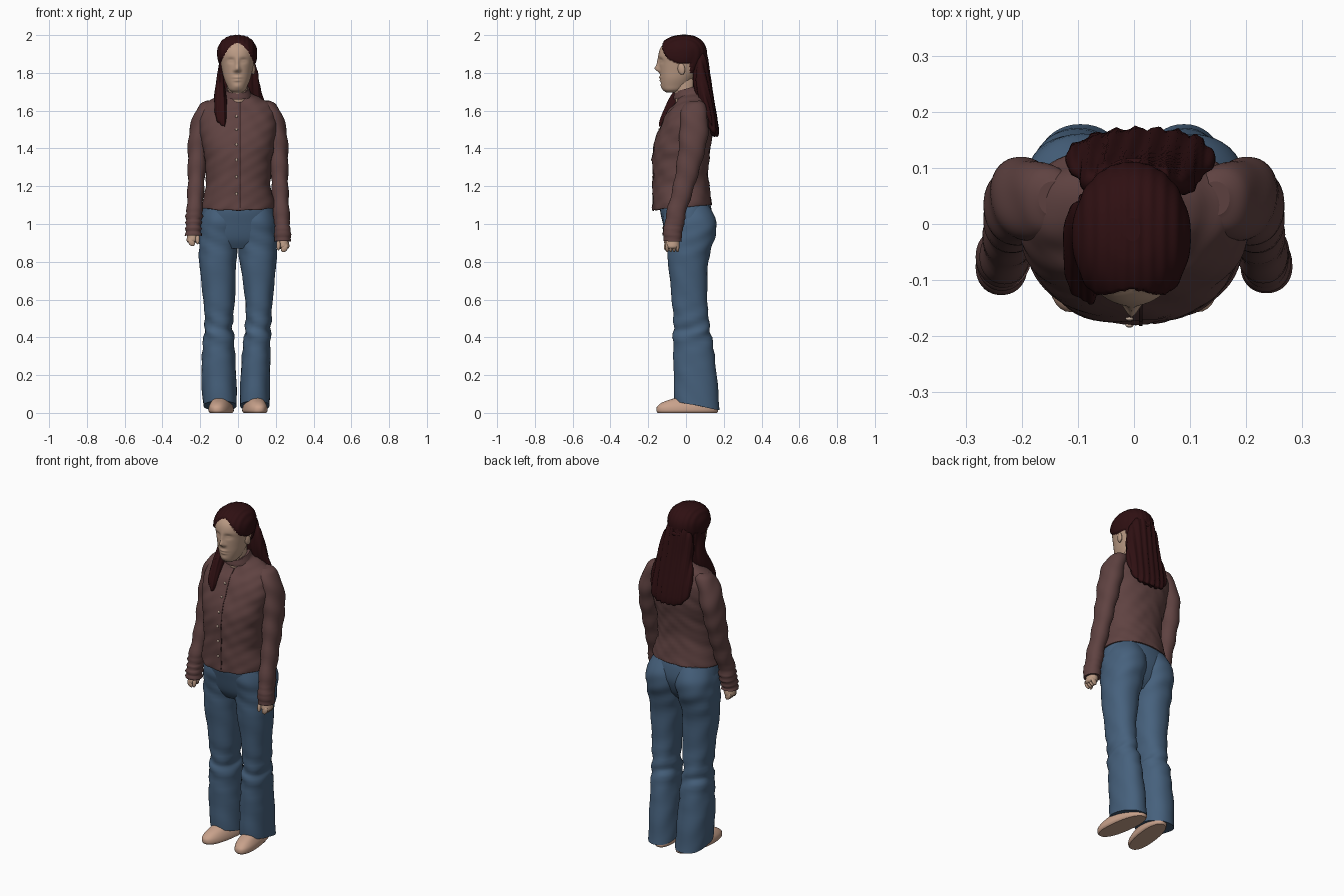
import bpy, math
from math import sin, cos, pi, exp
from mathutils import Vector


def mat(name, r, g, b):
    m = bpy.data.materials.new(name)
    m.diffuse_color = (r, g, b, 1)
    return m


JACKET = mat("brown knit", .115, .055, .053)
TRIM = mat("dark brown trim", .05, .022, .022)
DENIM = mat("blue denim", .062, .120, .205)
HAIR = mat("dark red hair", .028, .005, .006)
SKIN = mat("skin", .50, .33, .235)
SHOE = mat("beige shoe", .58, .36, .26)
BUTTON = mat("button", .50, .38, .30)


def spline(a, b, c, d, t):
    return .5 * (2*b + (c-a)*t + (2*a - 5*b + 4*c - d)*t*t + (3*b - a - 3*c + d)*t**3)


def loft(name, rows, material, n=40, steps=6, p=2.0, fn=None, folds=None):
    """Skin superellipse rings; each row is z, x0, x1, y0, y1 from the grids."""
    last = len(rows) - 1
    rings = []
    for i in range(last):
        q = [rows[max(0, min(last, i + k))] for k in (-1, 0, 1, 2)]
        for s in range(steps):
            rings.append([spline(*v, s / steps) for v in zip(*q)])
    rings.append(rows[-1])
    if rings[0][0] > rings[-1][0]:
        rings.reverse()
    verts, faces = [], []
    for z, x0, x1, y0, y1 in rings:
        for k in range(n):
            a = 2*pi*k/n
            c, s = cos(a), sin(a)
            v = Vector(((x0+x1)/2 + (x1-x0)/2 * math.copysign(abs(c)**(2/p), c),
                        (y0+y1)/2 + (y1-y0)/2 * math.copysign(abs(s)**(2/p), s), z))
            verts.append(fn(v) if fn else v)
    for r in range(len(rings) - 1):
        for k in range(n):
            j = (k + 1) % n
            faces.append((r*n+k, r*n+j, (r+1)*n+j, (r+1)*n+k))
    faces.append(tuple(reversed(range(n))))
    faces.append(tuple(range((len(rings)-1)*n, len(rings)*n)))
    me = bpy.data.meshes.new(name)
    me.from_pydata(verts, [], faces)
    me.materials.append(material)
    if folds:
        moved = [v.co + v.normal * folds(v.co) for v in me.vertices]
        for v, co in zip(me.vertices, moved):
            v.co = co
    for f in me.polygons:
        f.use_smooth = len(f.vertices) == 4
    ob = bpy.data.objects.new(name, me)
    bpy.context.collection.objects.link(ob)
    return ob


def ball(name, loc, size, material, rot=(0, 0, 0)):
    bpy.ops.mesh.primitive_uv_sphere_add(segments=20, ring_count=12, location=loc, rotation=rot)
    ob = bpy.context.object
    ob.name, ob.scale = name, size
    ob.data.materials.append(material)
    bpy.ops.object.shade_smooth()
    return ob


def flip(rows):
    return [(z, -x1, -x0, y0, y1) for z, x0, x1, y0, y1 in rows]


def bump(v, x, z, sx, sz):
    return exp(-((abs(v.x + .004) - x)/sx)**2 - ((v.z - z)/sz)**2)


# Head with nose, sockets, lips and chin pushed out of the front
def face(v):
    if v.y < -.05:
        v.y += (-.022*bump(v, 0, 1.822, .013, .016) - .012*bump(v, 0, 1.85, .010, .026)
                - .007*bump(v, .012, 1.813, .009, .009) + .009*bump(v, .034, 1.866, .019, .013)
                - .004*bump(v, .033, 1.863, .013, .006) - .007*bump(v, 0, 1.775, .022, .008)
                - .006*bump(v, 0, 1.760, .018, .006) + .003*bump(v, 0, 1.768, .025, .003)
                - .004*bump(v, 0, 1.728, .02, .014))
    return v


head = loft("head", [
    (1.697, -.03, .022, -.105, -.04), (1.71, -.048, .04, -.122, -.01), (1.735, -.06, .052, -.131, .02),
    (1.77, -.074, .066, -.135, .045), (1.81, -.084, .076, -.139, .075), (1.85, -.092, .084, -.142, .09),
    (1.89, -.099, .09, -.146, .10), (1.93, -.097, .088, -.136, .097), (1.962, -.08, .072, -.11, .078),
    (1.983, -.05, .044, -.07, .045), (1.991, -.015, .01, -.03, .01)],
    SKIN, n=96, steps=8, p=2.1, fn=face)

# Scalp hair: faces above the hairline, raised off the head
me = head.data
me.materials.append(HAIR)
bare = set()
for f in me.polygons:
    c = f.center
    line = 1.957 - .10 * min(1.2, abs(c.x + .004) / .085)**2
    if c.y > -.01:
        line = 1.80 if c.y > .02 else 1.85
    if c.z > line:
        f.material_index = 1
    else:
        bare.update(f.vertices)
raised = [(v, v.co + v.normal * (.010 + .0012*sin(v.co.x * 300))) for v in me.vertices if v.index not in bare]
for v, co in raised:
    v.co = co

for s in (-1, 1):
    ball("ear", (-.004 + s*.084, -.025, 1.822), (.011, .020, .032), SKIN, (.2, 0, s*-.3))
loft("neck", [(1.60, -.06, .06, -.05, .07), (1.68, -.055, .05, -.06, .055),
              (1.76, -.055, .05, -.075, .055), (1.80, -.05, .045, -.07, .05)], SKIN)


# Loose hair: tail down the back and a lock over one shoulder
def strands(v):
    return .0035*sin(v.x*170 + v.z*9) + .0015*sin(v.x*410 + v.z*5)


loft("hair_tail", [
    (1.90, -.06, .055, .06, .108), (1.86, -.088, .085, .035, .116), (1.75, -.10, .116, .035, .132),
    (1.65, -.115, .137, .06, .148), (1.58, -.12, .143, .08, .160), (1.51, -.10, .13, .11, .170),
    (1.475, -.06, .10, .135, .170), (1.465, -.01, .06, .15, .165)], HAIR, n=96, folds=strands)
loft("hair_lock", [
    (1.87, -.103, -.08, -.05, .05), (1.75, -.115, -.07, -.045, .05), (1.66, -.125, -.055, -.09, .03),
    (1.60, -.125, -.055, -.118, -.03), (1.55, -.11, -.062, -.138, -.07), (1.52, -.09, -.072, -.143, -.11)],
    HAIR, n=64, folds=strands)
ball("hair_tie", (-.003, .098, 1.868), (.04, .02, .016), HAIR)


# Jacket body, tilted at hem and neckline
def jacket_tilt(v):
    v.z += .09 * v.y * max(0, min(1, (1.3 - v.z) / .2))
    v.z += .32 * v.y * max(0, min(1, (v.z - 1.6) / .1))
    return v


def knit(v):
    return .003*sin(v.z*48 + abs(v.x)*40) * sin(v.x*22 + 1) + .0015*sin(v.z*95 - v.x*60)


body = loft("jacket", [
    (1.09, -.188, .192, -.170, .135), (1.10, -.192, .197, -.177, .138), (1.2, -.172, .174, -.176, .122),
    (1.3, -.172, .175, -.176, .118), (1.4, -.185, .187, -.174, .130), (1.5, -.205, .203, -.142, .140),
    (1.58, -.20, .198, -.105, .138), (1.63, -.175, .172, -.072, .122), (1.66, -.125, .12, -.055, .10),
    (1.685, -.075, .07, -.048, .08), (1.715, -.064, .059, -.05, .068)],
    JACKET, n=72, p=2.25, fn=jacket_tilt, folds=knit)
loft("collar", [(1.675, -.078, .073, -.066, .082), (1.69, -.073, .068, -.066, .078),
                (1.712, -.066, .061, -.062, .070)], JACKET, fn=jacket_tilt)

# Front edge and buttons laid on the jacket surface
bpy.context.view_layer.update()


def front_y(x, z):
    hit, loc, _, _ = body.ray_cast(Vector((x, -1, z)), Vector((0, 1, 0)))
    return loc.y if hit else -.17


me = bpy.data.meshes.new("front_edge")
zs = [1.085 + .56*i/40 for i in range(41)]
me.from_pydata([(x, front_y(x, z) - .002, z) for z in zs for x in (.009, .015)], [],
               [(2*i, 2*i+1, 2*i+3, 2*i+2) for i in range(40)])
me.materials.append(TRIM)
edge = bpy.data.objects.new("front_edge", me)
bpy.context.collection.objects.link(edge)
edge.modifiers.new("thickness", "SOLIDIFY").thickness = .004
for z in (1.16, 1.25, 1.34, 1.42, 1.50, 1.57):
    ball("button", (-.008, front_y(-.008, z) - .001, z), (.007, .004, .007), BUTTON)

# Sleeves, cuffs and hands; the sleeve on -x is pushed up a little
SLEEVE = [
    (1.65, .12, .17, .015, .075), (1.63, .105, .205, -.015, .10), (1.56, .13, .241, -.03, .115),
    (1.46, .15, .262, -.035, .115), (1.35, .165, .266, -.045, .09), (1.2, .178, .266, -.068, .045),
    (1.05, .188, .273, -.106, -.002), (.97, .192, .279, -.118, -.015), (.91, .196, .277, -.120, -.024)]


def push_up(v):
    v.z += max(0, 1.3 - v.z) * .085
    return v


for s in (-1, 1):
    side = "left" if s > 0 else "right"
    lift = 0 if s > 0 else .032
    deep = .002 if s > 0 else .005
    loft(side + "_sleeve", SLEEVE if s > 0 else flip(SLEEVE), JACKET, fn=None if s > 0 else push_up, p=2.15,
         folds=lambda v: .003*sin(v.z*45 + v.y*35) + (deep*sin(v.z*190 + v.y*20) if v.z < 1.06 else 0))
    hand = [(.95, .205, .262, -.10, -.04), (.91, .207, .268, -.105, -.035),
            (.88, .212, .272, -.108, -.035), (.868, .225, .262, -.095, -.05)]
    loft(side + "_palm", hand if s > 0 else flip(hand), SKIN, n=24,
         fn=lambda v: v + Vector((0, 0, lift)))
    for i in range(4):
        ball(side + "_finger", (s*.246, -.099 + .018*i, .873 + lift), (.017, .0095, .024), SKIN, (0, s*.5, 0))
    ball(side + "_thumb", (s*.214, -.104, .888 + lift), (.011, .012, .028), SKIN, (-.2, 0, 0))


# Flared jeans: hips and two legs, hems lower at the heel
def hem_tilt(v):
    v.z -= .2 * v.y * max(0, min(1, (.3 - v.z) / .25))
    return v


def creases(v):
    near_knee = exp(-((v.z - .42)/.13)**2) + .5*exp(-((v.z - .9)/.1)**2)
    return .005*near_knee*sin(v.z*70 + v.x*30 - v.y*25) + .0015*sin(v.z*40 + v.y*50)


loft("hips", [(1.14, -.165, .165, -.12, .115), (1.08, -.186, .19, -.137, .135), (1.0, -.198, .202, -.122, .14),
              (.92, -.195, .198, -.10, .11), (.87, -.14, .14, -.07, .07)], DENIM, n=56, p=2.2)
right_leg = [(1.1, -.17, .0, -.11, .12), (1.02, -.20, .015, -.122, .160), (.93, -.207, .008, -.104, .153),
             (.8, -.205, -.010, -.095, .118), (.6, -.184, -.016, -.075, .113), (.46, -.174, -.030, -.065, .124),
             (.4, -.183, -.022, -.068, .137), (.2, -.194, -.010, -.065, .164), (.05, -.184, -.006, -.062, .178)]
left_leg = [(1.1, .0, .172, -.11, .12), (1.02, -.015, .203, -.122, .160), (.93, -.008, .209, -.104, .153),
            (.8, .010, .203, -.095, .118), (.6, .038, .184, -.075, .113), (.46, .040, .174, -.065, .124),
            (.4, .031, .172, -.068, .137), (.2, .014, .170, -.065, .164), (.05, .010, .168, -.062, .178)]
for name, rows in (("right_leg", right_leg), ("left_leg", left_leg)):
    loft(name, rows, DENIM, n=48, p=2.2, fn=hem_tilt, folds=creases)

# Shoes turned slightly outward
for s in (-1, 1):
    shoe = [(0, .035, .145, -.150, .165), (.012, .028, .152, -.157, .170), (.035, .032, .150, -.152, .166),
            (.058, .042, .140, -.120, .155), (.078, .055, .13, -.06, .14)]
    loft("left_shoe" if s > 0 else "right_shoe", shoe if s > 0 else flip(shoe), SHOE, p=2.3,
         fn=lambda v: v + Vector((-s*.13*v.y, 0, 0)))
